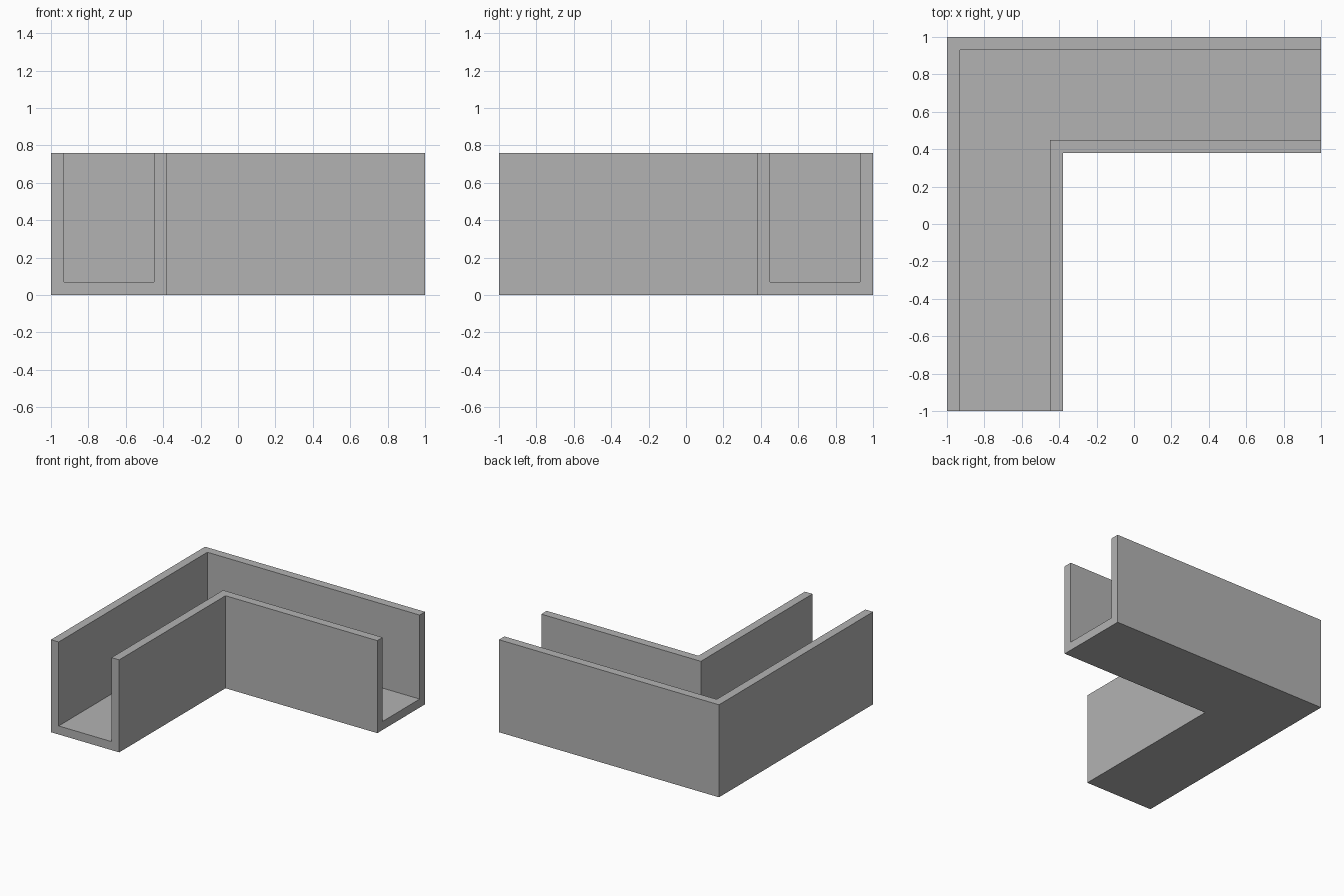
import bpy
import bmesh

cube = bpy.data.objects.get("Cube")
if cube:
    bpy.data.objects.remove(cube, do_unlink=True)

WIDTH, HEIGHT, WALL = 0.62, 0.76, 0.07

# Plain grey material
grey = bpy.data.materials.new("plain_grey")
grey.use_nodes = True
colour = (0.45, 0.45, 0.45, 1)
grey.diffuse_color = colour
grey.node_tree.nodes["Principled BSDF"].inputs["Base Color"].default_value = colour

# U-shaped section: distance inward from the outer wall, height
section = [(0, 0), (WIDTH, 0), (WIDTH, HEIGHT), (WIDTH - WALL, HEIGHT),
           (WIDTH - WALL, WALL), (WALL, WALL), (WALL, HEIGHT), (0, HEIGHT)]


def ring(bm, place):
    """Put the section at one station of the L-shaped path."""
    return [bm.verts.new((*place(d), z)) for d, z in section]


# Corner channel: right end, mitred corner, front end
bm = bmesh.new()
stations = [ring(bm, lambda d: (1, 1 - d)),
            ring(bm, lambda d: (-1 + d, 1 - d)),
            ring(bm, lambda d: (-1 + d, -1))]
count = len(section)
for a, b in zip(stations, stations[1:]):
    for i in range(count):
        j = (i + 1) % count
        bm.faces.new((a[i], a[j], b[j], b[i]))
bm.faces.new(stations[0])
bm.faces.new(stations[-1])
bmesh.ops.recalc_face_normals(bm, faces=bm.faces)

mesh = bpy.data.meshes.new("corner_channel")
bm.to_mesh(mesh)
bm.free()
mesh.materials.append(grey)
channel = bpy.data.objects.new("corner_channel", mesh)
bpy.context.collection.objects.link(channel)
